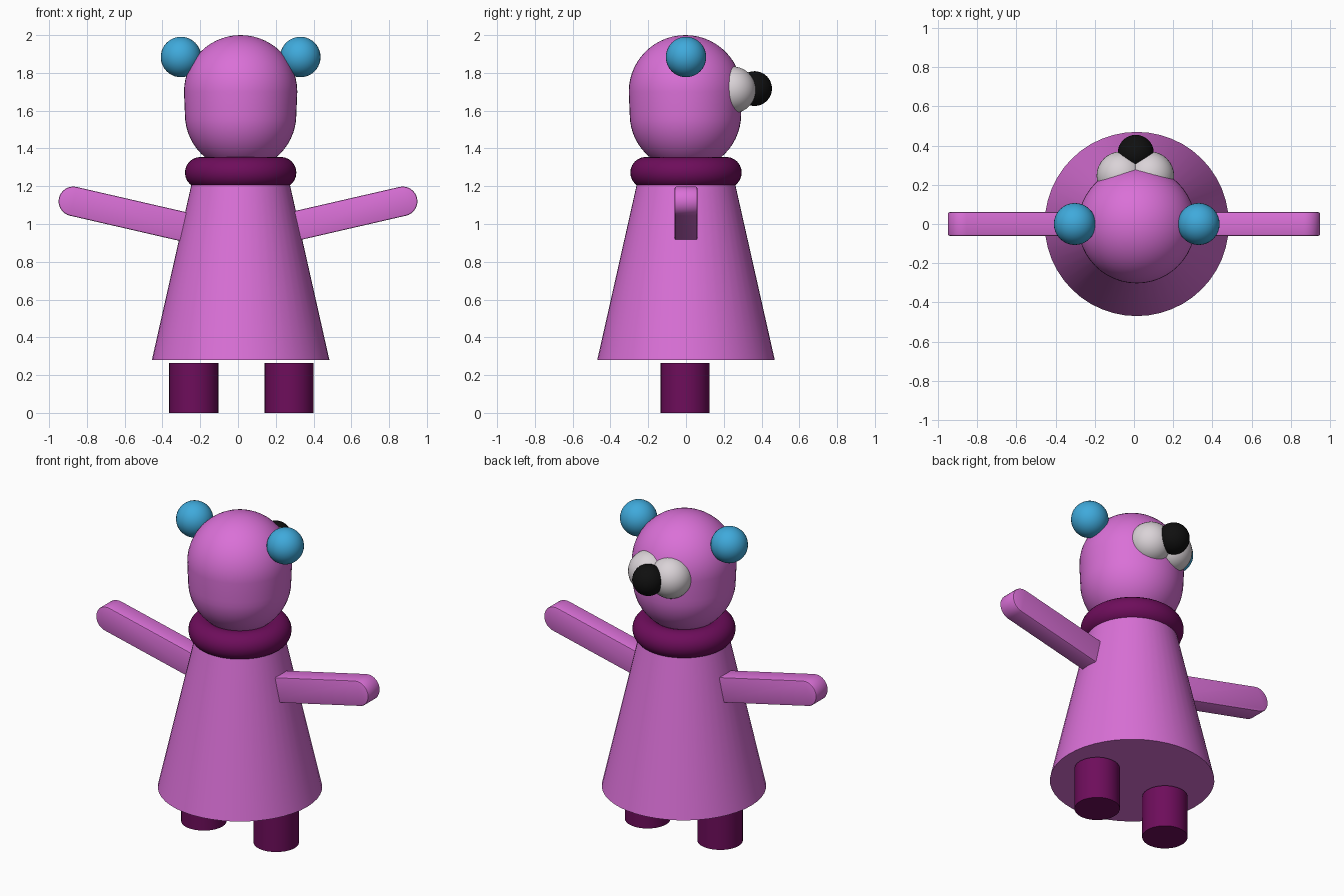
import bpy, bmesh, math
from mathutils import Matrix, Vector

cube = bpy.data.objects.get("Cube")
if cube:
    bpy.data.objects.remove(cube, do_unlink=True)

CX = 0.014  # shared vertical axis of body, collar and head


def material(name, rgb):
    m = bpy.data.materials.new(name)
    m.use_nodes = True
    m.diffuse_color = (*rgb, 1)
    bsdf = next(n for n in m.node_tree.nodes if n.type == 'BSDF_PRINCIPLED')
    bsdf.inputs["Base Color"].default_value = (*rgb, 1)
    return m


PINK = material("orchid pink", (0.70, 0.162, 0.68))
PURPLE = material("dark purple", (0.155, 0.004, 0.105))
BLUE = material("sky blue", (0.050, 0.40, 0.71))
WHITE = material("soft white", (0.70, 0.65, 0.68))
BLACK = material("black", (0.005, 0.005, 0.005))


def finish(name, bm, mat, loc=(0, 0, 0)):
    bmesh.ops.recalc_face_normals(bm, faces=bm.faces[:])
    mesh = bpy.data.meshes.new(name)
    bm.to_mesh(mesh)
    bm.free()
    mesh.materials.append(mat)
    obj = bpy.data.objects.new(name, mesh)
    obj.location = loc
    bpy.context.collection.objects.link(obj)
    bpy.ops.object.select_all(action='DESELECT')
    obj.select_set(True)
    bpy.context.view_layer.objects.active = obj
    bpy.ops.object.shade_smooth_by_angle(angle=math.radians(40))
    return obj


def lathe(name, profile, mat, loc, closed=False, sides=48):
    """Revolve (radius, z) points around the vertical axis."""
    bm = bmesh.new()
    verts = [bm.verts.new((r, 0, z)) for r, z in profile]
    edges = [bm.edges.new(p) for p in zip(verts, verts[1:])]
    if closed:
        edges.append(bm.edges.new((verts[-1], verts[0])))
    bmesh.ops.spin(bm, geom=verts + edges, axis=(0, 0, 1), cent=(0, 0, 0),
                   angle=math.tau, steps=sides, use_duplicate=False)
    bmesh.ops.remove_doubles(bm, verts=bm.verts[:], dist=1e-5)
    return finish(name, bm, mat, loc)


def ball(name, radius, mat, loc):
    bm = bmesh.new()
    bmesh.ops.create_uvsphere(bm, u_segments=32, v_segments=20, radius=radius)
    return finish(name, bm, mat, loc)


def arc(radius, z, start, end, steps=14, r0=0.0):
    pts = []
    for i in range(steps + 1):
        a = math.radians(start + (end - start) * i / steps)
        pts.append((r0 + radius * math.cos(a), z + radius * math.sin(a)))
    return pts


# Cone-shaped body with closed ends
lathe("body", [(0, 0.28), (0.47, 0.28), (0.247, 1.27), (0, 1.27)], PINK, (CX, 0, 0))

# Capsule head
lathe("head", arc(0.295, 1.58, -90, 0) + arc(0.30, 1.70, 0, 90), PINK, (CX, -0.003, 0))

# Ring collar
lathe("collar", arc(0.083, 1.272, 0, 345, 23, r0=0.212), PURPLE, (CX, 0, 0), closed=True)


def arm(name, side):
    """Flat-sided arm with a round hand end, rising outwards."""
    r, half = 0.078, 0.06
    hand = Vector((side * 0.872, 0, 1.12))
    along = Vector((side * math.cos(0.226), 0, math.sin(0.226)))
    up = Vector((-along.z * side, 0, along.x * side))
    root = hand - along * 0.72
    points = [root + up * r]
    for i in range(17):
        a = math.pi / 2 - math.pi * i / 16
        points.append(hand + (along * math.cos(a) + up * math.sin(a)) * r)
    points.append(root - up * r)
    bm = bmesh.new()
    face = bm.faces.new([bm.verts.new(p + Vector((0, -half, 0))) for p in points])
    ext = bmesh.ops.extrude_face_region(bm, geom=[face])
    moved = [v for v in ext["geom"] if isinstance(v, bmesh.types.BMVert)]
    bmesh.ops.translate(bm, vec=(0, 2 * half, 0), verts=moved)
    # Soften the two long outlines slightly
    rims = [e for e in bm.edges if abs(e.verts[0].co.y - e.verts[1].co.y) < 1e-5]
    bmesh.ops.bevel(bm, geom=rims, offset=0.008, segments=2, profile=0.5, affect='EDGES')
    return finish(name, bm, PINK)


for label, side in (("left", 1), ("right", -1)):
    arm(label + "_arm", side)
    # Leg cylinder, ending just under the body
    lathe(label + "_leg", [(0, 0), (0.13, 0), (0.13, 0.265), (0, 0.265)], PURPLE,
          (CX + 0.004 + side * 0.2525, -0.005, 0), sides=32)
    ball(label + "_ear", 0.107, BLUE, (CX + side * 0.316, 0, 1.884))
    # Overlapping eye whites on the +y side of the head
    ball(label + "_eye_white", 0.124, WHITE, (0.007 + side * 0.074, 0.246, 1.71))

# Single pupil in the middle
ball("pupil", 0.092, BLACK, (0.009, 0.363, 1.717))
